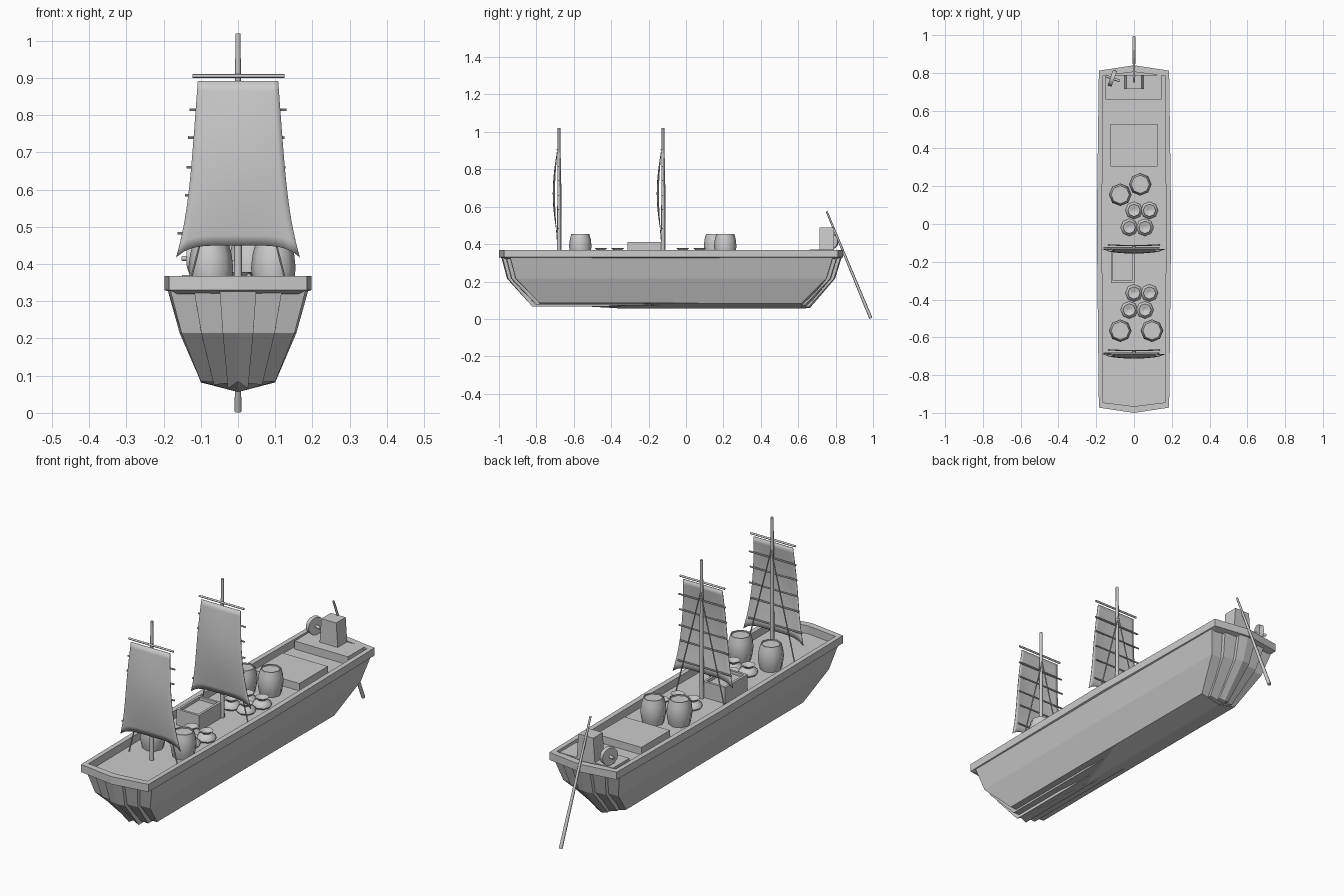
import bpy, math
from mathutils import Vector

if "Cube" in bpy.data.objects:
    bpy.data.objects.remove(bpy.data.objects["Cube"], do_unlink=True)

grey = bpy.data.materials.new("plain_grey")
grey.use_nodes = True
grey.diffuse_color = (0.6, 0.6, 0.6, 1)
grey.node_tree.nodes["Principled BSDF"].inputs["Base Color"].default_value = (0.6, 0.6, 0.6, 1)

DECK = 0.325


def make(name, verts, faces, smooth=False):
    mesh = bpy.data.meshes.new(name)
    mesh.from_pydata(verts, [], faces)
    mesh.materials.append(grey)
    ob = bpy.data.objects.new(name, mesh)
    bpy.context.collection.objects.link(ob)
    bpy.ops.object.select_all(action='DESELECT')
    ob.select_set(True)
    bpy.context.view_layer.objects.active = ob
    bpy.ops.object.mode_set(mode='EDIT')
    bpy.ops.mesh.select_all(action='SELECT')
    bpy.ops.mesh.normals_make_consistent(inside=False)
    bpy.ops.object.mode_set(mode='OBJECT')
    if smooth:
        bpy.ops.object.shade_smooth_by_angle(angle=math.radians(50))
    return ob


def bridge(a, b, n):
    return [(a + i, a + (i + 1) % n, b + (i + 1) % n, b + i) for i in range(n)]


def block(name, x, y, z, taper=1.0):
    """Box from ranges, with its top narrowed in x."""
    cx, hx = (x[0] + x[1]) / 2, (x[1] - x[0]) / 2
    verts = [(cx + s * hx * t, yy, zz) for zz, t in ((z[0], 1), (z[1], taper))
             for s, yy in ((-1, y[0]), (1, y[0]), (1, y[1]), (-1, y[1]))]
    return make(name, verts, bridge(0, 4, 4) + [(3, 2, 1, 0), (4, 5, 6, 7)])


def lathe(name, profile, loc, sides=8):
    verts = [(loc[0] + r * math.cos(math.tau * i / sides),
              loc[1] + r * math.sin(math.tau * i / sides), loc[2] + z)
             for r, z in profile for i in range(sides)]
    faces = []
    for k in range(len(profile) - 1):
        faces += bridge(k * sides, (k + 1) * sides, sides)
    last = (len(profile) - 1) * sides
    faces += [tuple(range(sides))[::-1], tuple(range(last, last + sides))]
    return make(name, verts, faces, True)


def rod(name, a, b, r1, r2=None, sides=8):
    """Round bar between two points."""
    a, b = Vector(a), Vector(b)
    q = (b - a).to_track_quat('Z', 'Y')
    r2 = r1 if r2 is None else r2
    verts = [p + q @ Vector((r * math.cos(math.tau * i / sides), r * math.sin(math.tau * i / sides), 0))
             for p, r in ((a, r1), (b, r2)) for i in range(sides)]
    faces = bridge(0, sides, sides) + [tuple(range(sides)), tuple(range(sides, 2 * sides))]
    return make(name, verts, faces, True)


def outline(y0, y1, w, mid, tip, z):
    """Eight-point ship plan with pointed bow and stern."""
    return [(0, y0 - tip, z), (w, y0, z), (mid, 0, z), (w, y1, z),
            (0, y1 + tip, z), (-w, y1, z), (-mid, 0, z), (-w, y0, z)]


# Hull: nested layers give the stepped planking at bow and stern
def hull(name, f, back, tip, lift):
    top = outline(-.985 + back, .83 - back, .182 * f, .189 * f, tip, DECK + .005 - lift)
    mid = outline(-.955 + back, .795 - back, .152 * f, .157 * f, tip, .215)
    low = outline(-.825 + back, .66 - back, .1 * f, .1 * f, tip, .088)
    centre_z = {0: .082, 4: .056}
    low = [(x, y, centre_z.get(i, .056 + (.028 if y < 0.01 else .026) * f) + lift)
           for i, (x, y, z) in enumerate(low)]
    faces = bridge(0, 8, 8) + bridge(8, 16, 8) + [tuple(range(8))]
    k = 24
    faces += [(16, 17, 18, k), (k, 18, 19, 20), (k, 20, 21, 22), (16, k, 22, 23)]
    make(name, top + mid + low + [(0, -.35, .056 + lift)], faces)


hull("hull_body", 1.0, .045, .005, 0)
hull("hull_middle_planks", .65, .024, .005, .001)
hull("hull_centre_planks", .27, .004, .006, .002)

# Rail around the deck
rail = (outline(-.972, .812, .186, .197, .028, .33) + outline(-.972, .812, .186, .197, .028, .368)
        + outline(-.945, .785, .163, .17, .02, .368) + outline(-.945, .785, .163, .17, .02, .32))
make("rail", rail, bridge(0, 8, 8) + bridge(8, 16, 8) + bridge(16, 24, 8) + bridge(24, 0, 8))
deck = outline(-.95, .79, .168, .175, .02, DECK + .003)
make("deck", deck, [tuple(range(8))])

# Deck fittings
block("hatch", (-.125, .125), (.305, .53), (DECK, .367))
block("stern_platform", (-.15, .145), (.66, .79), (DECK, .37))
block("rudder_box", (-.05, .05), (.715, .79), (.37, .49), .82)
rod("rudder_pole", (0, .752, .575), (0, .988, .004), .005, .009)
rod("winch_drum", (-.125, .775, .415), (-.105, .768, .415), .044, sides=12)
rod("winch_axle", (-.15, .784, .415), (-.075, .757, .415), .007)

# Cargo crate: walls with a recessed lid
block("crate_lid", (-.115, -.005), (-.305, -.14), (DECK, .395))
for i, x in enumerate((-.122, -.01)):
    block(f"crate_side_{i}", (x, x + .012), (-.312, -.135), (DECK, .41))
for i, y in enumerate((-.312, -.147)):
    block(f"crate_end_{i}", (-.115, -.005), (y, y + .012), (DECK, .41))

# Barrels
barrel = [(.048, 0), (.056, .03), (.06, .065), (.056, .1), (.048, .13), (.043, .13), (.043, .124)]
for i, (x, y) in enumerate([(-.073, -.565), (.095, -.565), (-.073, .155), (.033, .21)]):
    lathe(f"barrel_{i}", barrel, (x, y, DECK))

# Tied sacks in two groups of four
sack = [(.034, 0), (.046, .014), (.041, .03), (.02, .04), (.033, .053), (.027, .053), (.012, .042)]
for g, y in enumerate((-.455, -.018)):
    for i, (dx, dy) in enumerate([(-.025, 0), (.058, 0), (0, .09), (.082, .09)]):
        lathe(f"sack_{g}_{i}", sack, (dx, y + dy, DECK))


# Masts, sails and rigging
def sail(name, ym, nu=16, nv=16):
    verts = []
    for j in range(nv + 1):
        v = j / nv
        for i in range(nu + 1):
            u = 2 * i / nu - 1
            w = .108 + .032 * v + .026 * v ** 5
            z = .892 - .442 * v - .032 * abs(u) ** 5 * v ** 4
            y = ym - .01 - .022 * math.sin(math.pi * v) * (1 - .4 * u * u)
            verts.append((u * w, y, z))
    row = nu + 1
    faces = [(j * row + i, j * row + i + 1, (j + 1) * row + i + 1, (j + 1) * row + i)
             for j in range(nv) for i in range(nu)]
    ob = make(name, verts, faces, True)
    mod = ob.modifiers.new("thickness", 'SOLIDIFY')
    mod.thickness = .003
    mod.offset = 0


for name, ym in (("front", -.679), ("main", -.123)):
    rod(name + "_mast", (0, ym, DECK - .01), (0, ym, 1.02), .011, .007)
    rod(name + "_yard", (-.122, ym - .008, .905), (.125, ym - .008, .905), .005)
    sail(name + "_sail", ym)
    battens = [(.815, .13, 0), (.74, .13, -.005), (.66, .133, -.005), (.585, .133, -.01), (.483, .148, -.014)]
    for i, (z, half, shift) in enumerate(battens):
        rod(f"{name}_batten_{i}", (shift - half, ym - .004, z), (shift + half, ym - .004, z), .004, sides=6)
    for side, x in (("left", .135), ("right", -.135)):
        rod(f"{name}_{side}_rope", (0, ym + .008, .86), (x, ym + .012, DECK), .003, sides=6)
